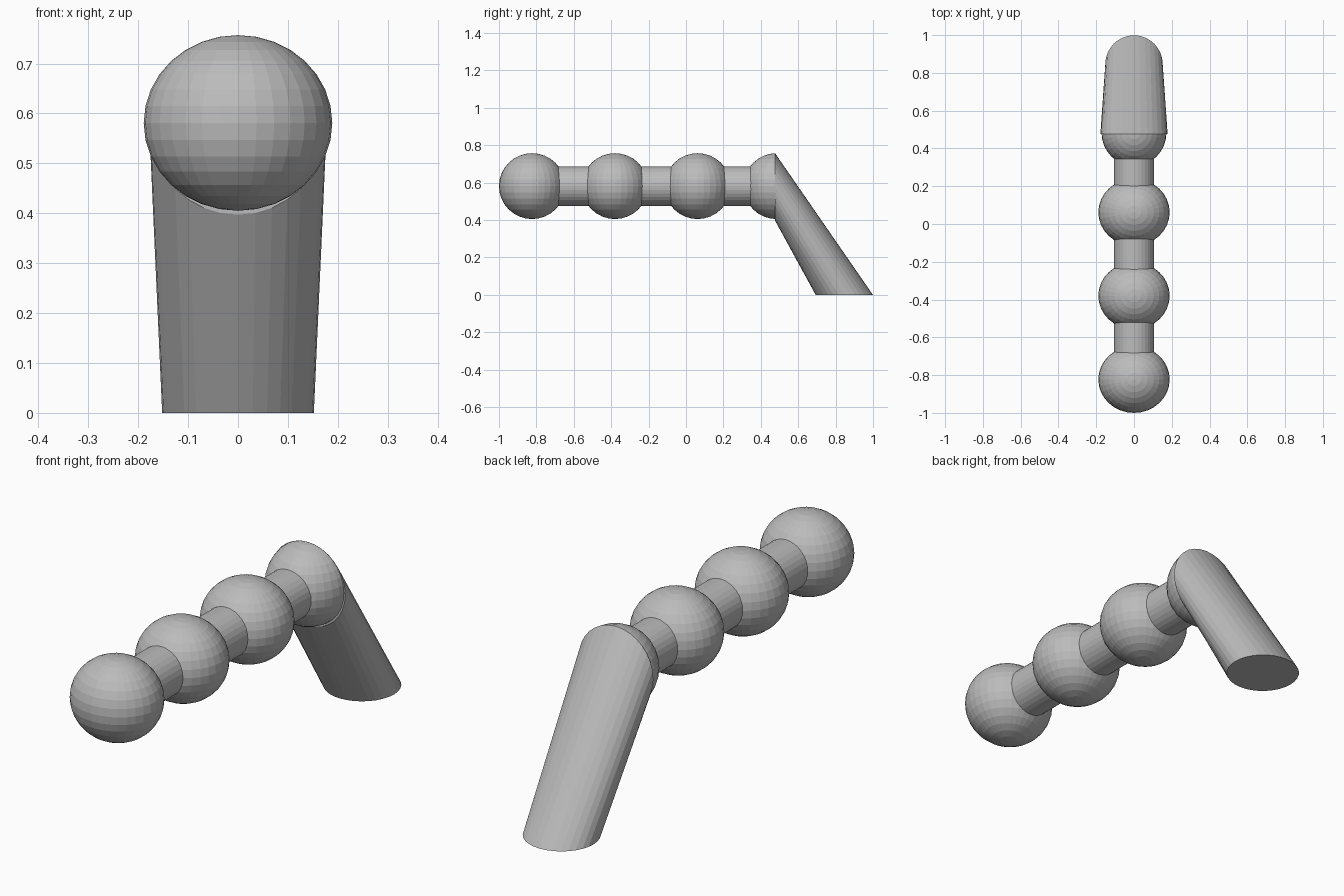
import bpy
import bmesh
from math import sin, cos, pi
from mathutils import Matrix, Vector

if "Cube" in bpy.data.objects:
    bpy.data.objects.remove(bpy.data.objects["Cube"])

grey = bpy.data.materials.new("plain grey")
grey.use_nodes = True
colour = (0.5, 0.5, 0.5, 1)
grey.diffuse_color = colour
grey.node_tree.nodes["Principled BSDF"].inputs["Base Color"].default_value = colour

AXIS_Z = 0.581
SIDES = 32
CUT_Y = 0.476


def add_object(name, bm):
    bmesh.ops.recalc_face_normals(bm, faces=bm.faces)
    mesh = bpy.data.meshes.new(name)
    bm.to_mesh(mesh)
    bm.free()
    mesh.materials.append(grey)
    obj = bpy.data.objects.new(name, mesh)
    bpy.context.collection.objects.link(obj)
    return obj


def ball(name, y, radii, cut=None):
    bm = bmesh.new()
    place = Matrix.Translation((0, y, AXIS_Z)) @ Matrix.Diagonal((*radii, 1))
    bmesh.ops.create_uvsphere(bm, u_segments=SIDES, v_segments=SIDES // 2,
                              radius=1, matrix=place)
    if cut is not None:
        geom = bm.verts[:] + bm.edges[:] + bm.faces[:]
        bmesh.ops.bisect_plane(bm, geom=geom, plane_co=(0, cut, 0),
                               plane_no=(0, 1, 0), clear_outer=True)
    return add_object(name, bm)


def loft(name, ring_a, ring_b):
    # Capped tube between two rings, each given as centre, side and up vectors
    bm = bmesh.new()
    rings = []
    for centre, side, up in (ring_a, ring_b):
        angles = [2 * pi * i / SIDES for i in range(SIDES)]
        rings.append([bm.verts.new(Vector(centre) + Vector(side) * cos(a)
                                   + Vector(up) * sin(a)) for a in angles])
    a, b = rings
    for i in range(SIDES):
        j = (i + 1) % SIDES
        bm.faces.new((a[i], a[j], b[j], b[i]))
    bm.faces.new(a)
    bm.faces.new(b)
    return add_object(name, bm)


# Row of grip balls, the last one cut flat where the lever begins
ball_ys = [-0.823, -0.38, 0.062, 0.484]
for n, y in enumerate(ball_ys[:-1], 1):
    ball(f"grip_ball_{n}", y, (0.189, 0.177, 0.176))
ball("end_ball", ball_ys[-1], (0.172, 0.177, 0.176), cut=CUT_Y)

# Round links between the balls
R = 0.106
for n, (y0, y1) in enumerate(zip(ball_ys, ball_ys[1:]), 1):
    inset = 0.06
    loft(f"link_{n}",
         ((0, y0 + inset, AXIS_Z), (R, 0, 0), (0, 0, R)),
         ((0, y1 - inset, AXIS_Z), (R, 0, 0), (0, 0, R)))

# Slanted lever, tapering from an upright oval to a level foot
loft("lever",
     ((0, CUT_Y, 0.577), (0.178, 0, 0), (0, 0, 0.18)),
     ((0, 0.846, 0), (0.152, 0, 0), (0, 0.153, 0)))
